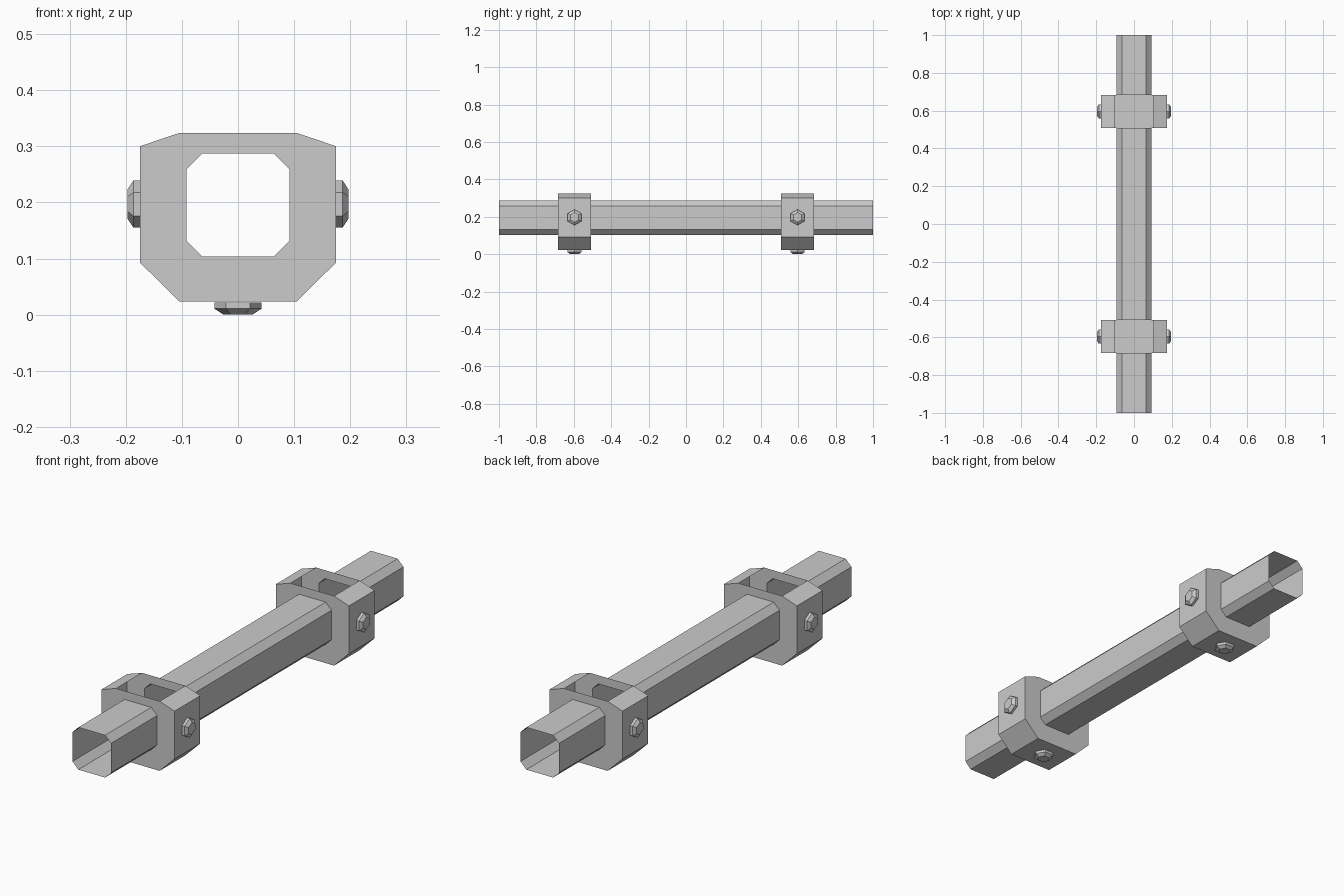
import bpy, bmesh
from math import pi, cos, sin
from mathutils import Matrix

if "Cube" in bpy.data.objects:
    bpy.data.objects.remove(bpy.data.objects["Cube"])

Z = 0.195  # pipe axis height
Y_IN, Y_OUT = 0.508, 0.684  # ends of each collar along y

# Cross-sections in x, z
PIPE = [(-0.064, 0.104), (0.064, 0.104), (0.092, 0.132), (0.092, 0.259),
        (0.064, 0.287), (-0.064, 0.287), (-0.092, 0.259), (-0.092, 0.132)]
COLLAR = [(-0.104, 0.023), (0.104, 0.023), (0.175, 0.093), (0.175, 0.300),
          (0.104, 0.324), (-0.104, 0.324), (-0.175, 0.300), (-0.175, 0.093)]


def finish(name, bm):
    bmesh.ops.recalc_face_normals(bm, faces=bm.faces)
    mesh = bpy.data.meshes.new(name)
    bm.to_mesh(mesh)
    bm.free()
    obj = bpy.data.objects.new(name, mesh)
    bpy.context.collection.objects.link(obj)
    return obj


def loft(name, rings, skip=()):
    """Skin between rings of 3D points; skip holds (span, side) openings."""
    bm = bmesh.new()
    loops = [[bm.verts.new(p) for p in ring] for ring in rings]
    n = len(loops[0])
    for s, (a, b) in enumerate(zip(loops, loops[1:])):
        for i in range(n):
            if (s, i) not in skip:
                j = (i + 1) % n
                bm.faces.new((a[i], a[j], b[j], b[i]))
    return bm


def section(profile, y):
    return [(x, y, z) for x, z in profile]


# Open-ended octagonal pipe in three lengths
for name, y0, y1 in (("pipe_front", -1, -Y_OUT), ("pipe_middle", -Y_IN, Y_IN),
                     ("pipe_back", Y_OUT, 1)):
    finish(name, loft(name, [section(PIPE, y0), section(PIPE, y1)]))


def bolt(name, matrix):
    """Hexagonal bolt head with a tapered cap, pointing along local z."""
    rings = [[(r * cos(i * pi / 3), r * sin(i * pi / 3), h) for i in range(6)]
             for r, h in ((0.042, 0), (0.042, 0.0115), (0.026, 0.022))]
    bm = loft(name, rings)
    bm.verts.ensure_lookup_table()
    bm.faces.new(bm.verts[12:18])
    obj = finish(name, bm)
    obj.matrix_world = matrix


for label, side in (("front", -1), ("back", 1)):
    # Hollow collar: end walls around the pipe, open flat top (side 4)
    ya, yb = sorted((side * Y_IN, side * Y_OUT))
    finish(label + "_collar", loft("collar", [
        section(PIPE, ya), section(COLLAR, ya),
        section(COLLAR, yb), section(PIPE, yb)], skip={(1, 4)}))

    # Bolts on both sides and underneath
    y = (ya + yb) / 2
    bolt(label + "_bolt_right", Matrix.Translation((0.175, y, Z + 0.002))
         @ Matrix.Rotation(pi / 2, 4, 'Y'))
    bolt(label + "_bolt_left", Matrix.Translation((-0.175, y, Z + 0.002))
         @ Matrix.Rotation(-pi / 2, 4, 'Y'))
    bolt(label + "_bolt_bottom", Matrix.Translation((0, y, 0.022))
         @ Matrix.Rotation(pi, 4, 'X'))
